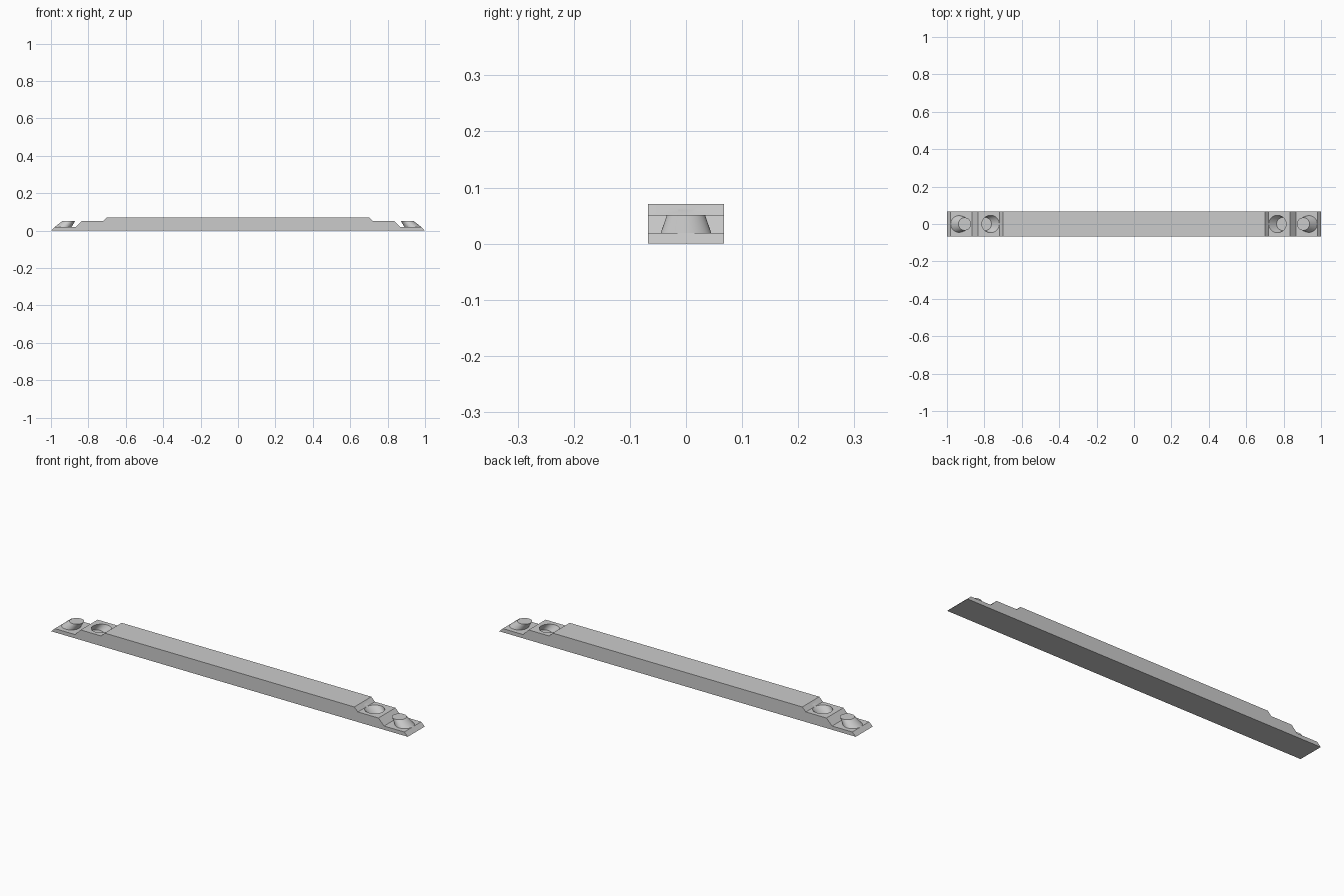
import bpy, bmesh
from math import radians
from mathutils import Vector

cube = bpy.data.objects.get("Cube")
if cube:
    bpy.data.objects.remove(cube, do_unlink=True)

HALF_WIDTH = 0.068
FLOOR, SHELF, TOP = 0.019, 0.051, 0.071

grey = bpy.data.materials.new("plain_grey")
grey.use_nodes = True
colour = (0.6, 0.6, 0.6, 1)
grey.diffuse_color = colour
grey.node_tree.nodes["Principled BSDF"].inputs["Base Color"].default_value = colour


def make_object(name, bm):
    bmesh.ops.recalc_face_normals(bm, faces=bm.faces)
    mesh = bpy.data.meshes.new(name)
    bm.to_mesh(mesh)
    bm.free()
    mesh.materials.append(grey)
    obj = bpy.data.objects.new(name, mesh)
    bpy.context.collection.objects.link(obj)
    return obj


def leaning_cone(name, low, low_radius, high, high_radius):
    """Tapered round plug with level ends whose axis leans from low to high."""
    bm = bmesh.new()
    rings = []
    for centre, radius in ((low, low_radius), (high, high_radius)):
        ring = bmesh.ops.create_circle(bm, segments=48, radius=radius)["verts"]
        bmesh.ops.translate(bm, verts=ring, vec=Vector(centre))
        rings.append(ring)
        bm.faces.new(ring)
    for i in range(48):
        j = (i + 1) % 48
        bm.faces.new((rings[0][i], rings[0][j], rings[1][j], rings[1][i]))
    return make_object(name, bm)


def shade(obj):
    bpy.ops.object.select_all(action="DESELECT")
    obj.select_set(True)
    bpy.context.view_layer.objects.active = obj
    bpy.ops.object.shade_smooth_by_angle(angle=radians(30))


# Beam: stepped side profile, mirrored and extruded across the width
half = [(1, 0), (0.98, FLOOR), (0.867, FLOOR), (0.835, SHELF),
        (0.72, SHELF), (0.70, TOP)]
outline = half + [(-x, z) for x, z in reversed(half)]
bm = bmesh.new()
side = bm.faces.new([bm.verts.new((x, -HALF_WIDTH, z)) for x, z in outline])
moved = bmesh.ops.extrude_face_region(bm, geom=[side])["geom"]
bmesh.ops.translate(bm, vec=(0, 2 * HALF_WIDTH, 0),
                    verts=[v for v in moved if isinstance(v, bmesh.types.BMVert)])
beam = make_object("beam", bm)

for label, s in (("left", 1), ("right", -1)):
    # Peg leaning inward on the low end step
    peg = leaning_cone(label + "_peg", (s * 0.935, 0, FLOOR), 0.045,
                       (s * 0.905, 0, SHELF), 0.034)
    shade(peg)

    # Matching socket sunk into the shelf
    cutter = leaning_cone(label + "_socket_cutter", (s * 0.797, 0, FLOOR), 0.035,
                          (s * 0.757, 0, 0.061), 0.050)
    cutter.hide_render = True
    cut = beam.modifiers.new(label + "_socket", "BOOLEAN")
    cut.operation = "DIFFERENCE"
    cut.solver = "EXACT"
    cut.object = cutter
    bpy.context.view_layer.objects.active = beam
    bpy.ops.object.modifier_apply(modifier=cut.name)
    bpy.data.objects.remove(cutter, do_unlink=True)

shade(beam)
